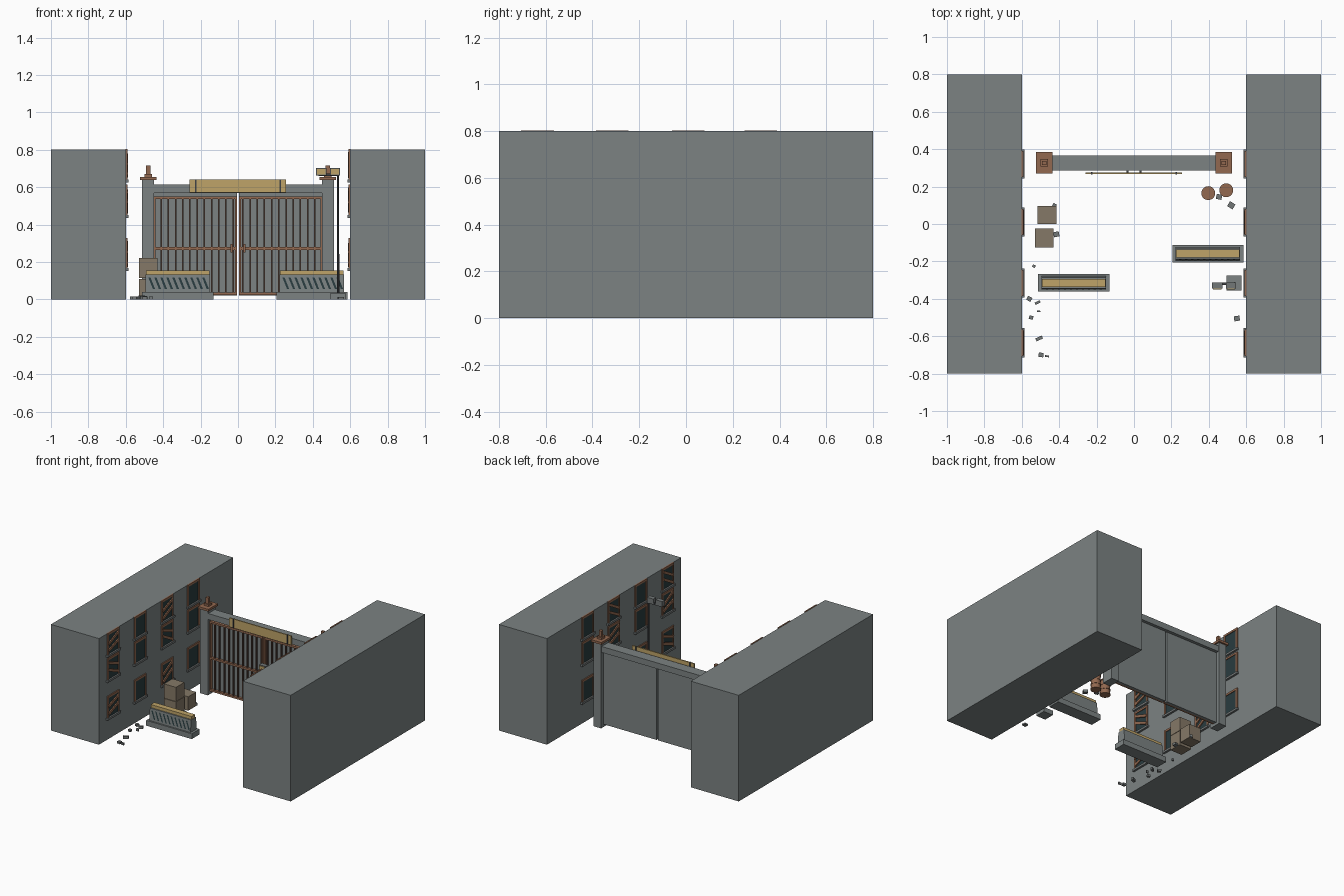
import bpy, bmesh, math, random
from mathutils import Matrix, Vector

if "Cube" in bpy.data.objects:
    bpy.data.objects.remove(bpy.data.objects["Cube"])

random.seed(4)


def mat(name, r, g, b):
    m = bpy.data.materials.new(name)
    m.diffuse_color = (r, g, b, 1)
    m.use_nodes = True
    m.node_tree.nodes["Principled BSDF"].inputs["Base Color"].default_value = m.diffuse_color
    return m


CONCRETE = mat("concrete grey", 0.20, 0.225, 0.225)
RUST = mat("rust", 0.29, 0.14, 0.08)
DARK_RUST = mat("dark rust", 0.10, 0.06, 0.045)
YELLOW = mat("faded yellow", 0.52, 0.37, 0.14)
GLASS = mat("dark glass", 0.022, 0.045, 0.05)
CARD = mat("crate tan", 0.235, 0.19, 0.135)
IRON = mat("dark iron", 0.05, 0.055, 0.06)
STONE = mat("rubble grey", 0.17, 0.185, 0.185)


def finish(bm, name, material):
    me = bpy.data.meshes.new(name)
    bm.to_mesh(me)
    bm.free()
    me.materials.append(material)
    ob = bpy.data.objects.new(name, me)
    bpy.context.collection.objects.link(ob)
    return ob


def add_box(bm, x0, x1, y0, y1, z0, z1, rot=None):
    """Axis box from its limits, optionally turned about its centre."""
    c = Vector(((x0 + x1) / 2, (y0 + y1) / 2, (z0 + z1) / 2))
    m = Matrix.Translation(c)
    if rot:
        m = m @ rot
    m = m @ Matrix.Diagonal((x1 - x0, y1 - y0, z1 - z0, 1))
    bmesh.ops.create_cube(bm, size=1, matrix=m)


def boxes(name, material, *limits):
    bm = bmesh.new()
    for l in limits:
        add_box(bm, *l)
    return finish(bm, name, material)


def prism(name, material, profile, axis_x0, axis_x1, cy):
    """Extrude a (y, z) profile along x."""
    bm = bmesh.new()
    f = bm.faces.new([bm.verts.new((axis_x0, cy + y, z)) for y, z in profile])
    r = bmesh.ops.extrude_face_region(bm, geom=[f])
    vs = [v for v in r["geom"] if isinstance(v, bmesh.types.BMVert)]
    bmesh.ops.translate(bm, verts=vs, vec=(axis_x1 - axis_x0, 0, 0))
    bmesh.ops.recalc_face_normals(bm, faces=bm.faces)
    return finish(bm, name, material)


# Buildings with rows of windows on the street side
ROWS = (0.155, 0.44, 0.63)
COLS = (-0.635, -0.315, 0.01, 0.32)
for side, s in (("left", -1), ("right", 1)):
    boxes(side + "_building", CONCRETE, (min(s, s * .6), max(s, s * .6), -.8, .8, 0, .8))
    frame, glass, sill, plank = (bmesh.new() for _ in range(4))

    def wall_box(bm, depth, y0, y1, z0, z1, rot=None, start=0.602):
        a, b = sorted((s * start, s * (0.6 - depth)))
        add_box(bm, a, b, y0, y1, z0, z1, rot)

    for i, y in enumerate(COLS):
        for j, z in enumerate(ROWS):
            top = z + 0.17
            wall_box(glass, .003, y - .06, y + .06, z + .01, top - .01)
            wall_box(frame, .008, y - .07, y - .057, z + .01, top)
            wall_box(frame, .008, y + .057, y + .07, z + .01, top)
            wall_box(frame, .008, y - .07, y + .07, top - .012, top + .003)
            wall_box(sill, .015, y - .078, y + .078, z - .004, z + .012)
            if (i + 2 * j) % 4 in (0, 2):   # boarded windows
                for k, dz in enumerate((.06, .115)):
                    a = math.radians(random.uniform(18, 32) * (-1) ** (j + k * (i % 2)))
                    wall_box(plank, .012, y - .066, y + .066, z + dz - .01, z + dz + .01,
                             Matrix.Rotation(a, 4, 'X'), 0.596)
    finish(frame, side + "_window_frames", RUST)
    finish(glass, side + "_window_glass", GLASS)
    finish(sill, side + "_window_sills", STONE)
    finish(plank, side + "_window_boards", RUST)

# Gate posts, caps and top beam
for side, s in (("left", -1), ("right", 1)):
    x = s * 0.48
    boxes(side + "_gate_post", CONCRETE, (x - .032, x + .032, .28, .372, 0, .638))
    boxes(side + "_post_cap", RUST,
          (x - .043, x + .043, .27, .385, .638, .655),
          (x - .02, x + .02, .307, .347, .655, .67),
          (x - .011, x + .011, .316, .338, .67, .715))
boxes("gate_beam", CONCRETE, (-.45, .45, .285, .365, .57, .615))

# Gate leaves: panel, bars, rails and latch
for side, s in (("left", -1), ("right", 1)):
    a, b = sorted((s * .006, s * .45))
    boxes(side + "_gate_panel", CONCRETE, (a, b, .322, .342, .02, .57))
    boxes(side + "_gate_rails", RUST,
          *[(a, b, .303, .322, z - .007, z + .007) for z in (.03, .272, .543)],
          *[(x - .005, x + .005, .303, .322, .023, .55) for x in (a + .005, b - .005)])
    boxes(side + "_gate_bars", DARK_RUST,
          *[(s * (.026 + .0385 * k) - .004, s * (.026 + .0385 * k) + .004,
             .308, .32, .03, .543) for k in range(11)])
    boxes(side + "_gate_latch", RUST,
          (s * .035 - .005, s * .035 + .005, .292, .304, .25, .295))

# Sign board over the gate
boxes("sign_board", YELLOW, (-.26, .256, .267, .276, .572, .64))
boxes("sign_straps", IRON, *[(x - .004, x + .004, .264, .278, .571, .641) for x in (-.225, .225)])
boxes("sign_brackets", IRON, *[(x - .006, x + .006, .275, .287, .585, .61) for x in (-.035, .035)])

# Street barriers with diagonal painted stripes
PROFILE = [(-.047, 0), (.047, 0), (.047, .04), (.034, .045), (.03, .132),
           (-.03, .132), (-.034, .045), (-.047, .04)]
for side, cx, cy in (("left", -.322, -.315), ("right", .395, -.158)):
    boxes(side + "_barrier_base", CONCRETE, (cx - .19, cx + .19, cy - .047, cy + .047, 0, .04))
    prism(side + "_barrier_body", CONCRETE,
          [(-.036, .04), (.036, .04), (.03, .132), (-.03, .132)], cx - .172, cx + .172, cy)
    boxes(side + "_barrier_top", YELLOW, (cx - .17, cx + .17, cy - .021, cy + .021, .132, .155))
    bm = bmesh.new()
    for k in range(10):
        x = cx - .158 + k * .032
        q = [(x, .118), (x + .012, .118), (x + .037, .055), (x + .025, .055)]
        # keep the stripe just proud of the sloping face
        vs = [bm.verts.new((min(px, cx + .17), cy - .0375 + .065 * (z - .04), z)) for px, z in q]
        bm.faces.new(vs[::-1])
    finish(bm, side + "_barrier_stripes", GLASS)

# Stacked crates
boxes("lower_crate", CARD, (-.53, -.43, -.125, -.025, 0, .11))
boxes("upper_crate", CARD, (-.53, -.43, -.125, -.025, .113, .22))
boxes("rear_crate", CARD, (-.515, -.415, 0, .095, 0, .105))

# Rusty barrels with rim hoops
for i, (x, y) in enumerate(((.397, .165), (.493, .18))):
    bm = bmesh.new()
    for r, z, h in ((.034, .055, .11), (.037, .108, .008), (.037, .072, .006),
                    (.037, .038, .006), (.037, .004, .008)):
        bmesh.ops.create_cone(bm, cap_ends=True, segments=20, radius1=r, radius2=r, depth=h,
                              matrix=Matrix.Translation((x, y, z)))
    barrel = finish(bm, "barrel_%d" % (i + 1), RUST)
    bpy.context.view_layer.objects.active = barrel
    barrel.select_set(True)
    bpy.ops.object.shade_smooth_by_angle()
    barrel.select_set(False)

# Floodlight mast
boxes("mast_base", CONCRETE, (.495, .575, -.355, -.275, 0, .035))
bm = bmesh.new()
bmesh.ops.create_cone(bm, cap_ends=True, segments=10, radius1=.007, radius2=.006, depth=.63,
                      matrix=Matrix.Translation((.535, -.318, .345)))
add_box(bm, .43, .54, -.325, -.313, .66, .672)
finish(bm, "mast_pole", IRON)
for i, x in enumerate((.445, .518)):
    boxes("floodlight_%d" % (i + 1), STONE, (x - .027, x + .027, -.345, -.312, .662, .702))
    boxes("floodlight_lens_%d" % (i + 1), YELLOW, (x - .022, x + .022, -.35, -.345, .667, .697))

# Scattered rubble: x, y, length
RUBBLE = [(-.425, .10, .02), (-.415, -.055, .03), (-.535, -.225, .016), (-.56, -.40, .026),
          (-.515, -.42, .03), (-.55, -.50, .022), (-.51, -.467, .018), (-.507, -.612, .038),
          (-.497, -.70, .026), (-.465, -.707, .022), (.455, .145, .03), (.52, .10, .034),
          (.55, -.505, .03)]
bm = bmesh.new()
for i, (x, y, l) in enumerate(RUBBLE):
    w = l * (.45 if i in (4, 6, 7, 9) else .9)
    add_box(bm, x - l / 2, x + l / 2, y - w / 2, y + w / 2, 0, random.uniform(.011, .02),
            Matrix.Rotation(random.uniform(-.6, .6), 4, 'Z'))
finish(bm, "rubble", STONE)
